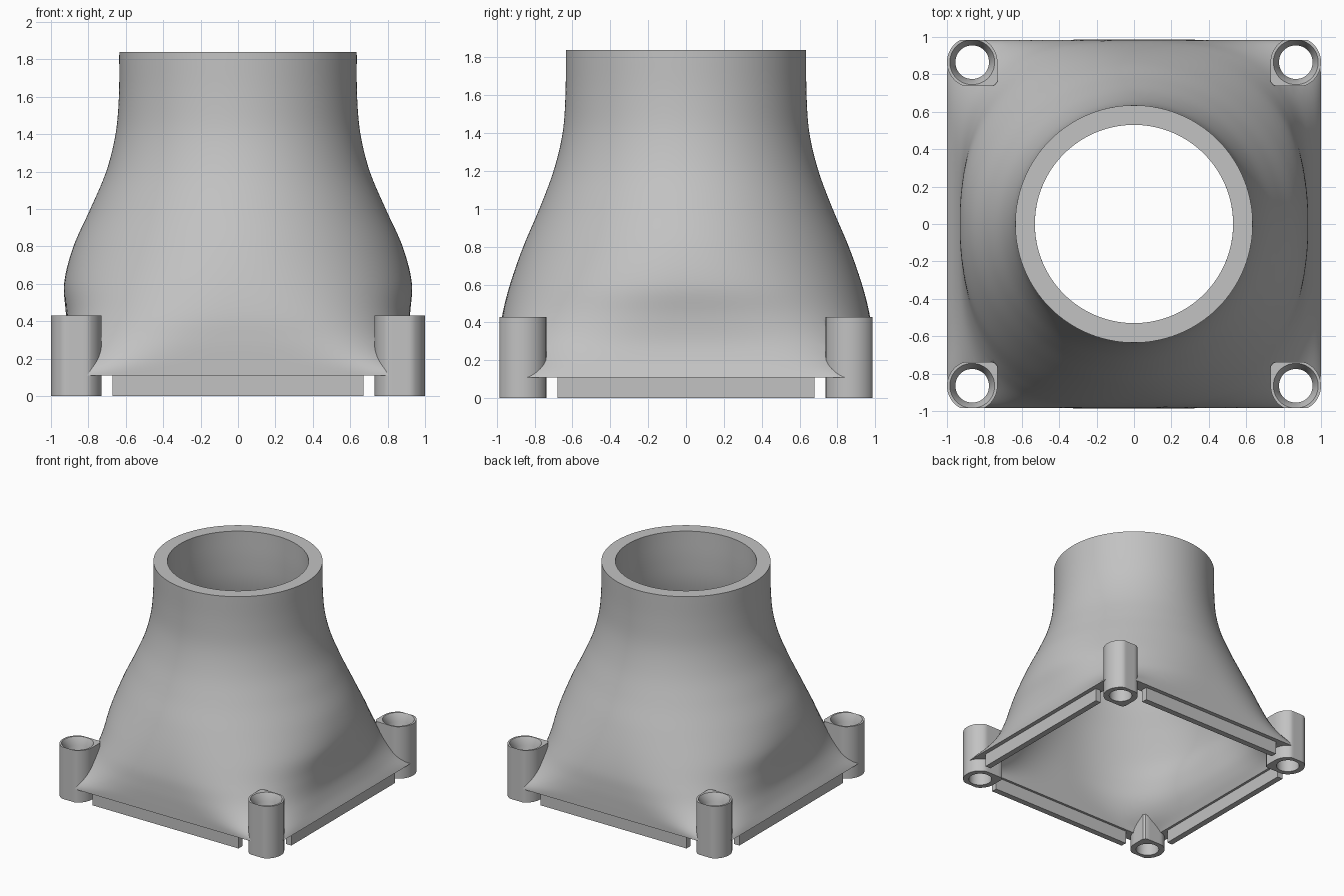
import bpy, bmesh, math

cube = bpy.data.objects.get("Cube")
if cube:
    bpy.data.objects.remove(cube, do_unlink=True)

grey = bpy.data.materials.new("plain_grey")
grey.use_nodes = True
GREY = (0.54, 0.54, 0.54, 1)
grey.diffuse_color = GREY
grey.node_tree.nodes["Principled BSDF"].inputs["Base Color"].default_value = GREY

BASE_Z, TOP_Z, WALL = 0.11, 1.84, 0.105
POST, POST_R, POST_H = 0.865, 0.135, 0.43
POST_Y_MIN, POST_Y_MAX = 0.738, 0.985

# Duct stations: height, half width, half depth, roundness (0 square, 0.5 round)
STATIONS = [
    (0.11, 1.0, 0.985, 0.05), (0.2, 0.955, 0.985, 0.18),
    (0.3, 0.925, 0.983, 0.275), (0.43, 0.92, 0.972, 0.36),
    (0.6, 0.93, 0.93, 0.44), (0.8, 0.88, 0.86, 0.49),
    (1.0, 0.79, 0.775, 0.5), (1.2, 0.705, 0.70, 0.5),
    (1.4, 0.655, 0.652, 0.5), (1.6, 0.637, 0.637, 0.5),
    (1.84, 0.635, 0.635, 0.5)]


def slope(i, k):
    a, b = STATIONS[max(i - 1, 0)], STATIONS[min(i + 1, len(STATIONS) - 1)]
    return (b[k] - a[k]) / (b[0] - a[0])


def station(z):
    """Smoothly interpolated half width, half depth and roundness."""
    i = max(j for j in range(len(STATIONS) - 1) if STATIONS[j][0] <= z + 1e-6)
    a, b = STATIONS[i], STATIONS[i + 1]
    h = b[0] - a[0]
    t = (z - a[0]) / h
    return [(1 + 2 * t) * (1 - t) ** 2 * a[k] + t * (1 - t) ** 2 * h * slope(i, k)
            + t * t * (3 - 2 * t) * b[k] + t * t * (t - 1) * h * slope(i + 1, k)
            for k in (1, 2, 3)]


def section(z, inset, count=144):
    w, d, e = station(z)
    n = 1 / min(e, 0.5)
    ring = []
    for i in range(count):
        a = math.tau * (i + 0.5) / count
        c, s = math.cos(a), math.sin(a)
        r = (abs(c / (w - inset)) ** n + abs(s / (d - inset)) ** n) ** (-1 / n)
        ring.append((r * c, r * s, z))
    return ring


def shade(ob):
    bpy.ops.object.select_all(action='DESELECT')
    ob.select_set(True)
    bpy.context.view_layer.objects.active = ob
    bpy.ops.object.shade_smooth_by_angle(angle=math.radians(35))


def finish(bm, name):
    bmesh.ops.recalc_face_normals(bm, faces=bm.faces)
    me = bpy.data.meshes.new(name)
    bm.to_mesh(me)
    bm.free()
    me.materials.append(grey)
    ob = bpy.data.objects.new(name, me)
    bpy.context.collection.objects.link(ob)
    return ob


def loft(rings, name, capped=False):
    """Skin rings in order; cap both ends or join the last to the first."""
    bm = bmesh.new()
    loops = [[bm.verts.new(p) for p in ring] for ring in rings]
    following = loops[1:] if capped else loops[1:] + loops[:1]
    for a, b in zip(loops, following):
        for i in range(len(a)):
            j = (i + 1) % len(a)
            bm.faces.new((a[i], a[j], b[j], b[i]))
    if capped:
        bm.faces.new(loops[0])
        bm.faces.new(loops[-1])
    return finish(bm, name)


def post_ring(r, z, sx, sy, squared, count=48):
    """Circle about a corner post; squared fills its inward quarter."""
    pts = []
    for i in range(count):
        a = math.tau * i / count
        c, s = math.cos(a), math.sin(a)
        reach = r
        if squared and c < 0 and s < 0:
            reach = min(r / max(-c, -s), 1.8 * r / (-c - s))
        y = POST + reach * s
        pts.append((sx * (POST + reach * c),
                    sy * max(POST_Y_MIN, min(POST_Y_MAX, y)), z))
    return pts


# Duct shell: square at the base, round at the top
STEPS = 56
heights = [BASE_Z + (TOP_Z - BASE_Z) * (i / STEPS) ** 1.3 for i in range(STEPS + 1)]
heights[-1] = TOP_Z
outer = [section(z, 0) for z in heights]
inner = [section(z, WALL) for z in reversed(heights)]
duct = loft(outer + inner, "duct_shell")

# Corner screw posts, with clearance cut through the duct
PROFILE = [(POST_R, 0, True), (POST_R, POST_H, True), (0.12, POST_H, False),
           (0.09, POST_H - 0.06, False), (0.09, 0, False)]
for name, sx, sy in (("front_right", -1, -1), ("front_left", 1, -1),
                     ("back_right", -1, 1), ("back_left", 1, 1)):
    post = loft([post_ring(r, z, sx, sy, sq) for r, z, sq in PROFILE],
                name + "_screw_post")
    shade(post)

    cutter = loft([post_ring(POST_R - 0.004, z, sx, sy, True) for z in (-0.3, 1.7)],
                  name + "_clearance_cutter", capped=True)
    cutter.hide_render = True
    mod = duct.modifiers.new("clearance", 'BOOLEAN')
    mod.operation = 'DIFFERENCE'
    mod.solver = 'EXACT'
    mod.object = cutter
    bpy.context.view_layer.objects.active = duct
    bpy.ops.object.modifier_apply(modifier=mod.name)
    bpy.data.objects.remove(cutter, do_unlink=True)
shade(duct)


# Locating strips under the four edges
def strip(name, size, centre):
    bm = bmesh.new()
    bmesh.ops.create_cube(bm, size=1)
    bmesh.ops.scale(bm, verts=bm.verts, vec=size)
    bmesh.ops.translate(bm, verts=bm.verts, vec=centre)
    finish(bm, name)


height = BASE_Z + 0.005
for s, y_name, x_name in ((-1, "front", "right"), (1, "back", "left")):
    strip(y_name + "_strip", (1.34, 0.05, height), (0, s * 0.925, height / 2))
    strip(x_name + "_strip", (0.05, 1.36, height), (s * 0.94, 0, height / 2))
